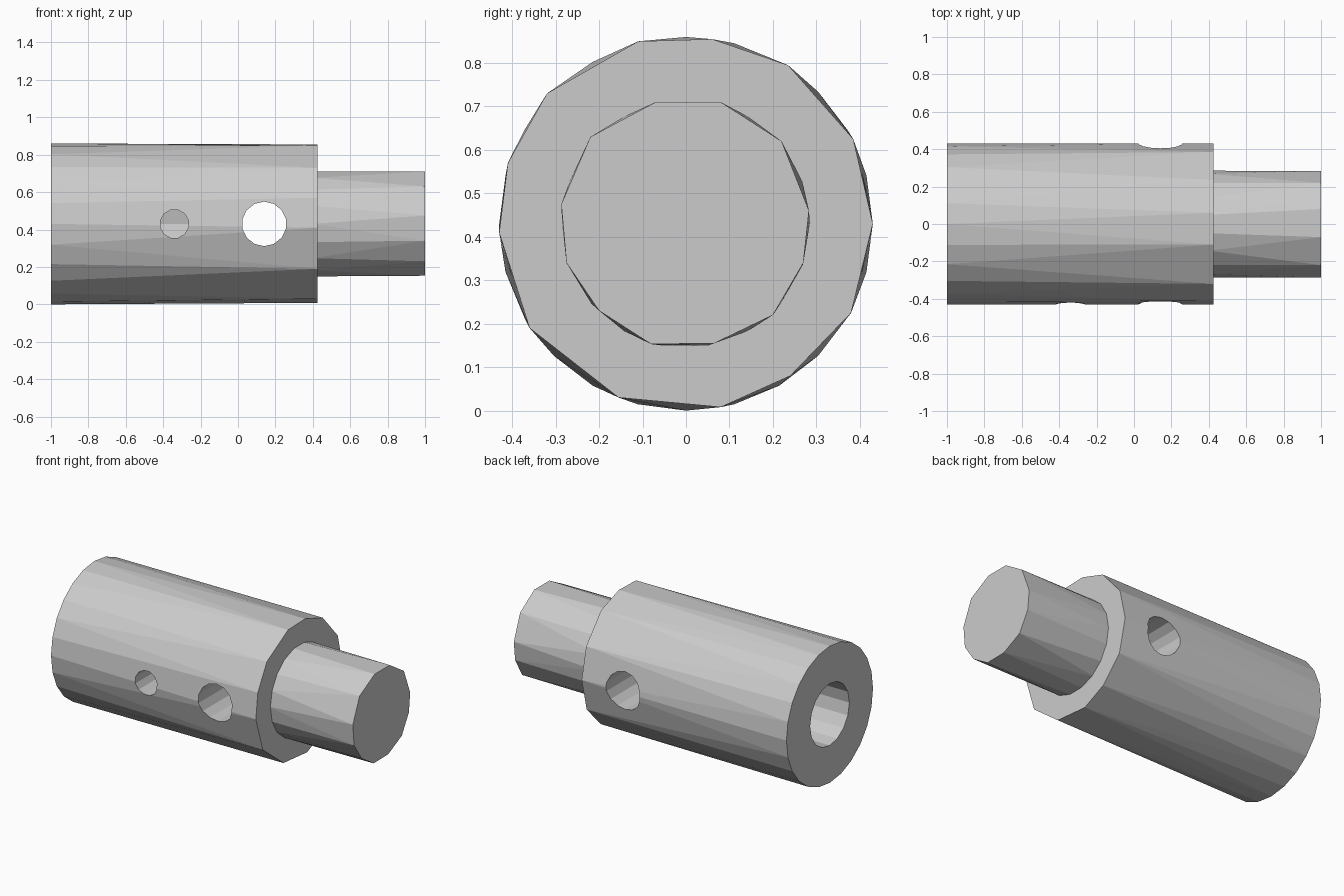
import bpy, bmesh
from math import pi, sin, cos

if "Cube" in bpy.data.objects:
    bpy.data.objects.remove(bpy.data.objects["Cube"])

CZ = 0.43  # height of the main axis


def ring(radius, sides, turn=0.0):
    return [(radius * cos(2 * pi * i / sides + turn),
             CZ + radius * sin(2 * pi * i / sides + turn)) for i in range(sides)]


def hull(name, points):
    """Faceted convex solid around a set of points."""
    bm = bmesh.new()
    for p in points:
        bm.verts.new(p)
    bmesh.ops.convex_hull(bm, input=bm.verts)
    bmesh.ops.dissolve_limit(bm, angle_limit=0.01, verts=bm.verts, edges=bm.edges)
    bmesh.ops.recalc_face_normals(bm, faces=bm.faces)
    mesh = bpy.data.meshes.new(name)
    bm.to_mesh(mesh)
    bm.free()
    obj = bpy.data.objects.new(name, mesh)
    bpy.context.collection.objects.link(obj)
    return obj


def along_x(name, x0, loop0, x1, loop1):
    return hull(name, [(x0, y, z) for y, z in loop0] + [(x1, y, z) for y, z in loop1])


def along_y(name, x, radius, sides, y0, y1):
    loop = ring(radius, sides, pi / sides)
    return hull(name, [(x + a, y, z) for y in (y0, y1) for a, z in loop])


def combine(target, other, operation):
    mod = target.modifiers.new(operation.lower(), 'BOOLEAN')
    mod.operation = operation
    mod.solver = 'EXACT'
    mod.object = other
    bpy.context.view_layer.objects.active = target
    bpy.ops.object.modifier_apply(modifier=mod.name)
    bpy.data.objects.remove(other)


# Wide body: round open end, coarser facets at the shoulder
shoulder = [(.06, .855), (.235, .795), (.385, .625), (.43, .43), (.38, .225),
            (.24, .08), (.08, .008), (-.155, .03), (-.36, .19), (-.43, .41),
            (-.41, .57), (-.32, .73), (-.11, .85)]
body = along_x("coupling_body", -1.0, ring(0.43, 24), 0.425, shoulder)

# Solid narrow shaft
tip = [(.08, .71), (.22, .62), (.283, .46), (.27, .34), (.2, .22), (.065, .155),
       (-.08, .153), (-.2, .23), (-.275, .34), (-.287, .475), (-.22, .63), (-.07, .71)]
shaft = along_x("shaft", 0.40, ring(0.285, 18), 1.0, tip)
combine(body, shaft, 'UNION')

# Blind bore, front set-screw hole opening into it, and cross hole right through
combine(body, along_x("bore", -1.1, ring(0.195, 16), -0.12, ring(0.195, 16)), 'DIFFERENCE')
combine(body, along_y("screw_hole", -0.34, 0.077, 12, -0.6, -0.05), 'DIFFERENCE')
combine(body, along_y("cross_hole", 0.14, 0.119, 14, -0.6, 0.6), 'DIFFERENCE')
